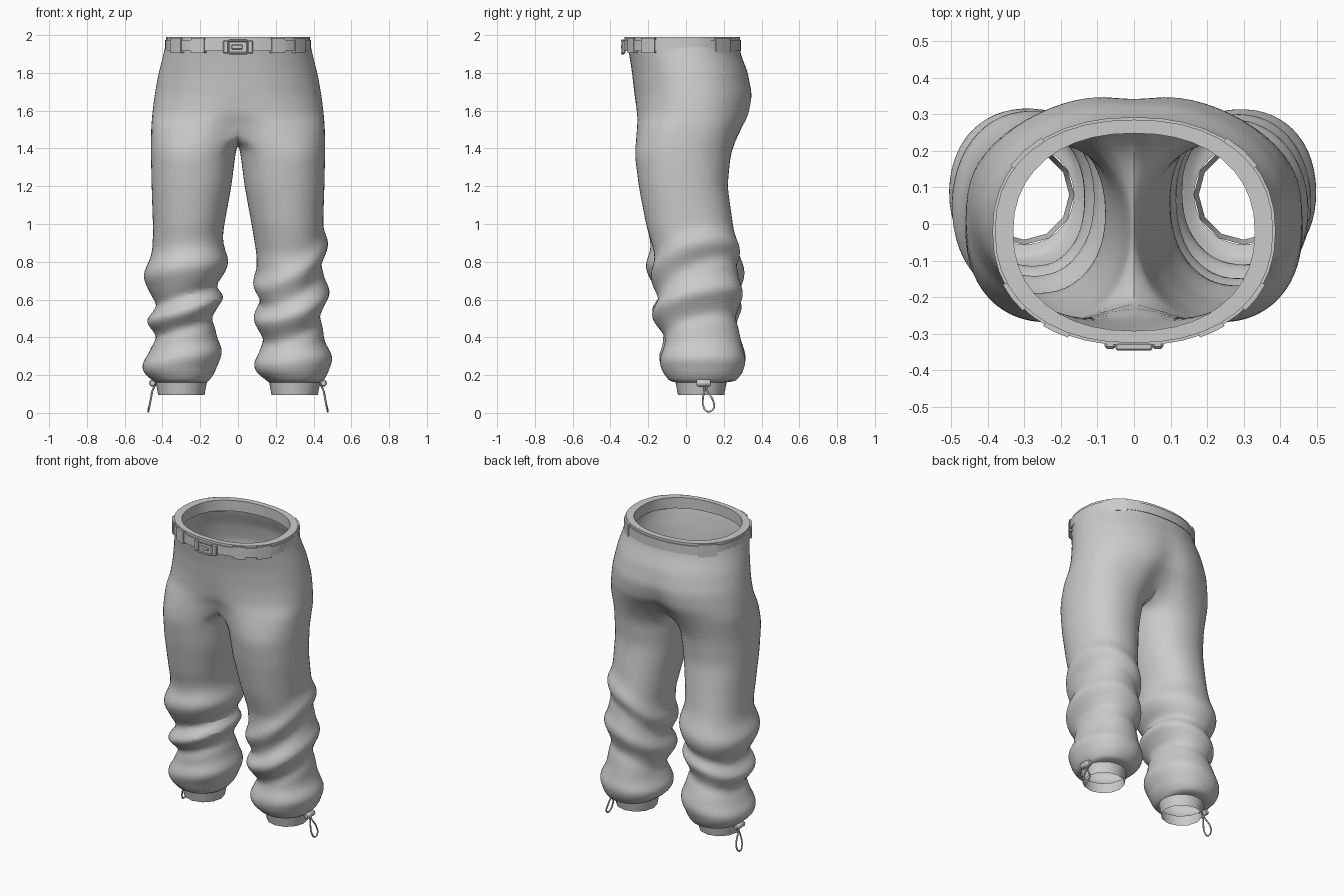
import bpy, bmesh, math
from math import sin, cos, pi, radians, exp

if "Cube" in bpy.data.objects:
    bpy.data.objects.remove(bpy.data.objects["Cube"])

M, K = 18, 8          # points on the outer arc, points on the inner thigh


def spow(v, e):
    return math.copysign(abs(v) ** e, v)


def lookup(table, z):
    """Interpolate a top-down table whose first column is the height."""
    for a, b in zip(table, table[1:]):
        if b[0] <= z <= a[0]:
            t = (a[0] - z) / (a[0] - b[0])
            return [p + (q - p) * t for p, q in zip(a[1:], b[1:])]
    return table[-1][1:] if z < table[-1][0] else table[0][1:]


def finish(name, bm, angle=40):
    bmesh.ops.recalc_face_normals(bm, faces=bm.faces)
    me = bpy.data.meshes.new(name)
    bm.to_mesh(me)
    bm.free()
    ob = bpy.data.objects.new(name, me)
    bpy.context.collection.objects.link(ob)
    bpy.ops.object.select_all(action='DESELECT')
    ob.select_set(True)
    bpy.context.view_layer.objects.active = ob
    bpy.ops.object.shade_smooth_by_angle(angle=radians(angle))
    return ob


def bridge(bm, a, b, closed):
    n = len(a)
    for i in range(n if closed else n - 1):
        j = (i + 1) % n
        bm.faces.new((a[i], a[j], b[j], b[i]))


# height, side, front, back, front dent, back dent, roundness
HIPS = [(1.95, .385, -.314, .283, 0, 0, .9), (1.9, .396, -.302, .29, 0, 0, .92),
        (1.8, .422, -.287, .335, 0, .025, .96), (1.68, .444, -.276, .362, .01, .07, .96),
        (1.58, .456, -.27, .345, .05, .14, .9), (1.5, .462, -.272, .3, .24, .3, .74)]
# height, outer, inner, front, back
LEG = [(1.38, .463, .010, -.275, .24), (1.2, .459, .033, -.252, .222), (1.0, .452, .07, -.214, .25),
       (.85, .453, .095, -.17, .272), (.7, .452, .103, -.162, .28), (.5, .447, .117, -.145, .272),
       (.36, .457, .12, -.115, .295), (.27, .475, .108, -.11, .295), (.2, .475, .125, -.11, .29),
       (.17, .45, .155, -.088, .265)]
# folds: height, tilt, direction of the high side, depth, width
FOLDS = {1: [(.79, .13, 35, .03, .05), (.69, .14, 45, -.014, .03), (.57, .09, 40, .04, .055),
             (.45, .08, 40, -.016, .03), (.27, .03, 0, .032, .06)],
         -1: [(.76, .04, 200, .05, .085), (.62, .05, 180, -.022, .03), (.55, .065, 170, .04, .04),
              (.45, .05, 180, -.024, .03), (.29, .045, 180, .035, .06)]}


def half_trousers(bm, s):
    prev = None
    for r in range(13):
        z = 1.95 - .45 * r / 12
        ox, f, b, df, db, e = lookup(HIPS, z)
        row = []
        for i in range(M + 1):
            p = -pi / 2 + pi * i / M
            x = 0 if i in (0, M) else ox * cos(p) ** e
            y = (b - f) / 2 * spow(sin(p), e)
            y *= 1 - (df * exp(-(x / .08) ** 2) if p < 0 else db * exp(-(x / .06) ** 2))
            row.append(bm.verts.new((s * x, (f + b) / 2 + y, z)))
        if prev:
            bridge(bm, prev, row, False)
        prev = row
    # crotch seam closes the hip arc into a leg loop
    y0, y1 = prev[-1].co.y, prev[0].co.y
    for k in range(1, K):
        u = k / K
        prev.append(bm.verts.new((0, y0 + (y1 - y0) * u, 1.5 - .075 * sin(pi * u) ** .6)))
    heights = [1.38 - .06 * i for i in range(7)] + [.99 - .03 * i for i in range(27)] + [.183, .168]
    for z in heights:
        o, n, f, b = lookup(LEG, z)
        row = []
        for i in range(M + K):
            t = radians(-120 + 240 * i / M if i <= M else 120 + 120 * (i - M) / K)
            # folds are deepest on the sides and shallow at the back
            d = sum(a * (1 - .3 * max(0, sin(t))) * exp(-((z - h - tilt * cos(t - radians(ph))) / w) ** 2)
                    for h, tilt, ph, a, w in FOLDS[s]) * min(1, (z - .16) / .04)
            x = (o + n) / 2 + ((o - n) / 2 + d) * spow(cos(t), .92)
            y = (f + b) / 2 + ((b - f) / 2 + d) * spow(sin(t), .92)
            row.append(bm.verts.new((s * x, y, z)))
        bridge(bm, prev, row, True)
        prev = row
    # gathered hem turning in to the cuff
    row = [bm.verts.new((s * (.3 + .137 * cos(t)), .08 + .137 * sin(t), .162)) for t in
           (radians(-120 + 240 * i / M if i <= M else 120 + 120 * (i - M) / K) for i in range(M + K))]
    bridge(bm, prev, row, True)


bm = bmesh.new()
for s in (1, -1):
    half_trousers(bm, s)
bmesh.ops.remove_doubles(bm, verts=bm.verts, dist=.0005)
trousers = finish("trousers", bm, 60)
trousers.modifiers.new("smooth", 'SUBSURF').levels = 1
trousers.modifiers["smooth"].render_levels = 1


# waistband, belt and loops: rectangular strips following the waist
def strip(name, a0, a1, z0, z1, out, thick=None):
    full = a1 - a0 >= 360
    n = max(2, round((a1 - a0) / 9))
    bm = bmesh.new()
    rows = []
    for i in range(n if full else n + 1):
        a = radians(a0 + (a1 - a0) * i / n)
        c, q = spow(cos(a), .9), spow(sin(a), .9)
        o = ((.38 + out) * c, -.02 + (.305 + out) * q)
        if thick is None:
            w = (.33 * c, -.022 + .27 * q)
        else:
            w = ((.38 + out - thick) * c, -.02 + (.305 + out - thick) * q)
        rows.append([bm.verts.new((*p, z)) for p, z in ((o, z0), (o, z1), (w, z1), (w, z0))])
    for a, b in zip(rows, rows[1:]):
        bridge(bm, a, b, True)
    if full:
        bridge(bm, rows[-1], rows[0], True)
    else:
        bm.faces.new(rows[0])
        bm.faces.new(rows[-1])
    return finish(name, bm, 30)


strip("waistband", 0, 360, 1.92, 1.99, 0)
strip("belt", 0, 360, 1.917, 1.975, .007, .02)
for k, (a, w) in enumerate([(-59, 6), (-33, 8), (42, 10)]):
    for m, c in (("right", a), ("left", 180 - a)):
        strip(f"belt_loop_{m}_{k}", c - w, c + w, 1.905, 1.985, .012, .03)


def box(name, loc, size, bevel=.006):
    bm = bmesh.new()
    bmesh.ops.create_cube(bm, size=1)
    for v in bm.verts:
        v.co = [v.co[i] * size[i] + loc[i] for i in range(3)]
    bmesh.ops.bevel(bm, geom=bm.edges[:], offset=bevel, segments=1, affect='EDGES')
    return finish(name, bm, 30)


# buckle
box("buckle_body", (0, -.331, 1.937), (.1, .016, .066))
for s in (1, -1):
    box("buckle_end", (s * .065, -.33, 1.937), (.03, .022, .07))
    box("buckle_bar", (0, -.335, 1.937 + s * .033), (.1, .02, .012), .004)
box("buckle_latch", (-.005, -.336, 1.937), (.06, .014, .024), .004)


def lathe(name, profile, loc, n, along_y=False):
    bm = bmesh.new()
    rows = []
    for r, h in profile:
        ring = []
        for i in range(n):
            a = 2 * pi * i / n
            p = (r * cos(a), h, r * sin(a)) if along_y else (r * cos(a), r * sin(a), h)
            ring.append(bm.verts.new([p[j] + loc[j] for j in range(3)]))
        rows.append(ring)
    for a, b in zip(rows, rows[1:]):
        bridge(bm, a, b, True)
    if along_y:
        bm.faces.new(rows[0])
        bm.faces.new(rows[-1])
    return finish(name, bm, 45)


for s, side in ((1, "right"), (-1, "left")):
    # ankle cuff
    lathe(side + "_cuff", [(.137, .17), (.133, .15), (.123, .096)], (s * .3, .08, 0), 12)
    # cord toggle and hanging cord loop
    lathe(side + "_toggle", [(.013, -.038), (.019, -.032), (.019, .032), (.013, .038)],
          (s * .452, .093, .158), 10, True)
    cu = bpy.data.curves.new(side + "_cord", 'CURVE')
    cu.dimensions = '3D'
    cu.bevel_depth = .005
    cu.bevel_resolution = 1
    cu.resolution_u = 5
    pts = [(.43, .09, .16), (.45, .098, .125), (.46, .09, .08), (.469, .092, .035), (.475, .115, .007),
           (.473, .145, .022), (.464, .145, .06), (.452, .112, .12), (.43, .105, .16)]
    sp = cu.splines.new('BEZIER')
    sp.bezier_points.add(len(pts) - 1)
    for bp, (x, y, z) in zip(sp.bezier_points, pts):
        bp.co = (s * x, y, z)
        bp.handle_left_type = bp.handle_right_type = 'AUTO'
    bpy.context.collection.objects.link(bpy.data.objects.new(side + "_cord", cu))
